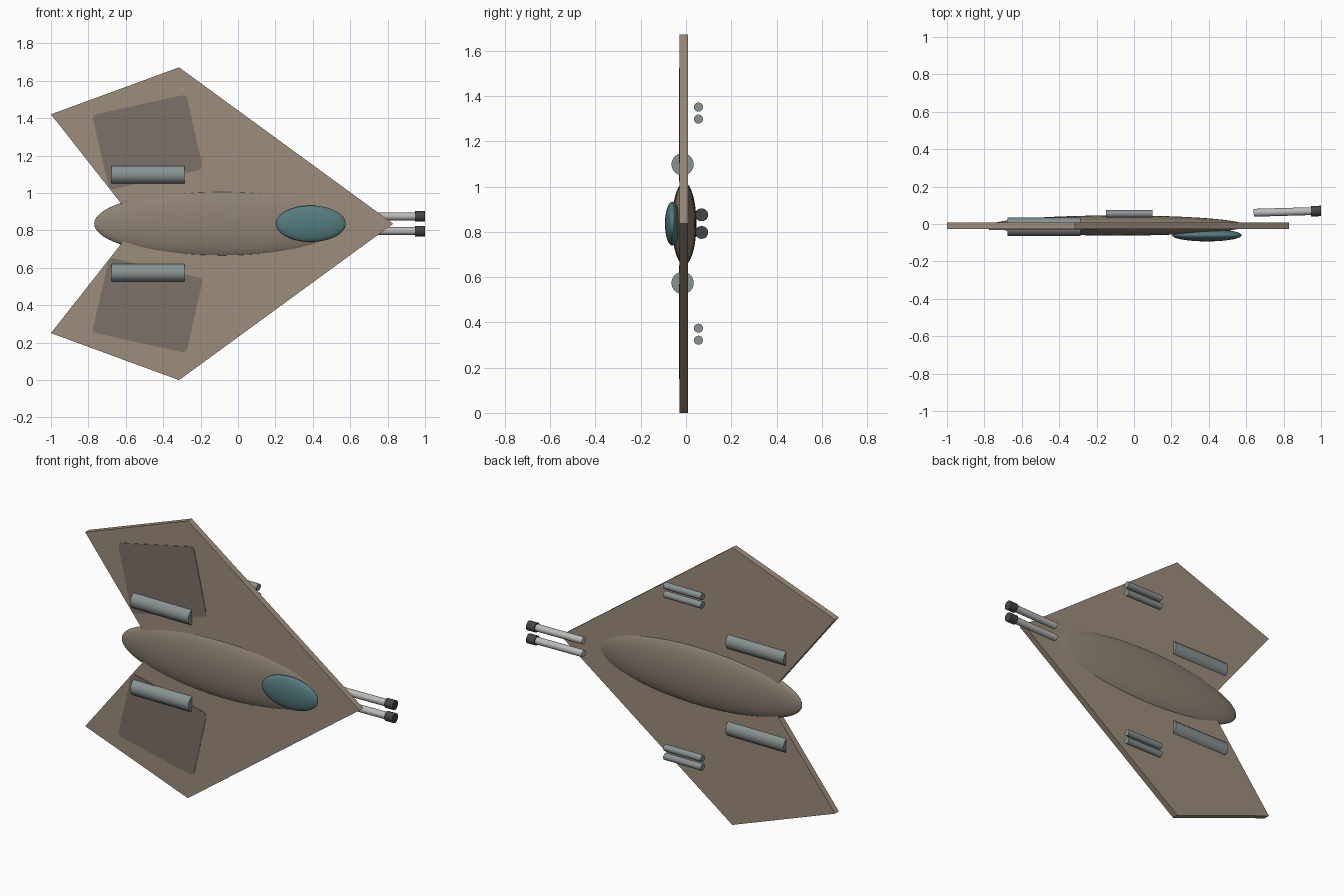
import bpy, bmesh, math
from mathutils import Vector

if "Cube" in bpy.data.objects:
    bpy.data.objects.remove(bpy.data.objects["Cube"])

ZC = 0.836  # mid height, the craft is mirrored about it


def material(name, rgb):
    m = bpy.data.materials.new(name)
    m.diffuse_color = (*rgb, 1)
    m.use_nodes = True
    m.node_tree.nodes["Principled BSDF"].inputs["Base Color"].default_value = m.diffuse_color
    return m


HULL = material("hull_tan", (0.34, 0.265, 0.20))
BODY = material("body_brown", (0.27, 0.22, 0.175))
PANEL = material("panel_dark", (0.20, 0.165, 0.14))
GLASS = material("canopy_teal", (0.09, 0.20, 0.21))
METAL = material("metal_grey", (0.25, 0.29, 0.29))
BARREL = material("barrel_light", (0.50, 0.50, 0.49))
MUZZLE = material("muzzle_dark", (0.06, 0.06, 0.06))


def finish(ob, name, mat, smooth=True):
    ob.name = name
    ob.data.materials.append(mat)
    if smooth:
        bpy.ops.object.shade_smooth_by_angle(angle=math.radians(40))
    return ob


def ellipsoid(name, centre, radii, mat):
    bpy.ops.mesh.primitive_uv_sphere_add(segments=48, ring_count=32, location=centre,
                                         rotation=(0, math.pi / 2, 0))
    ob = bpy.context.object
    ob.scale = (radii[2], radii[1], radii[0])
    return finish(ob, name, mat)


def rod(name, a, b, r, mat, sides=32):
    a, b = Vector(a), Vector(b)
    d = b - a
    bpy.ops.mesh.primitive_cylinder_add(vertices=sides, radius=r, depth=d.length,
                                        location=(a + b) / 2)
    ob = bpy.context.object
    ob.rotation_euler = d.to_track_quat('Z', 'Y').to_euler()
    return finish(ob, name, mat)


def plate(name, outline, y0, y1, mat, corner=0):
    """Extrude an x/z outline from y0 to y1, optionally rounding its corners."""
    bm = bmesh.new()
    face = bm.faces.new([bm.verts.new((x, y0, z)) for x, z in outline])
    if corner:
        bmesh.ops.bevel(bm, geom=bm.verts[:], offset=corner, segments=4,
                        affect='VERTICES', profile=0.5)
    ext = bmesh.ops.extrude_face_region(bm, geom=bm.faces[:])
    bmesh.ops.translate(bm, vec=(0, y1 - y0, 0),
                        verts=[e for e in ext["geom"] if isinstance(e, bmesh.types.BMVert)])
    bmesh.ops.recalc_face_normals(bm, faces=bm.faces[:])
    me = bpy.data.meshes.new(name)
    bm.to_mesh(me)
    bm.free()
    ob = bpy.data.objects.new(name, me)
    bpy.context.collection.objects.link(ob)
    return finish(ob, name, mat, smooth=False)


# Arrowhead wing slab
half = [(-0.315, 0.836), (-1.0, 0.585)]
plate("wing", [(0.83, ZC)] + [(x, ZC + h) for x, h in half] + [(-0.54, ZC)]
      + [(x, ZC - h) for x, h in reversed(half)], -0.028, 0.009, HULL)

# Fuselage and canopy
ellipsoid("fuselage", (-0.086, -0.008, ZC), (0.683, 0.054, 0.182), BODY)
ellipsoid("canopy", (0.39, -0.06, ZC), (0.186, 0.033, 0.097), GLASS)

# Parts repeated on both wings
for side, s in (("upper", 1), ("lower", -1)):
    quad = [(-0.78, 0.58), (-0.276, 0.692), (-0.187, 0.292), (-0.688, 0.18)]
    plate(f"{side}_wing_panel", [(x, ZC + s * h) for x, h in quad],
          -0.031, -0.026, PANEL, corner=0.025)
    ze = ZC + s * 0.262
    rod(f"{side}_engine", (-0.675, -0.015, ze), (-0.287, -0.015, ze), 0.049, METAL)
    for i, h in enumerate((0.462, 0.515)):
        z = ZC + s * h
        rod(f"{side}_wing_gun_{i + 1}", (-0.15, 0.055, z), (0.10, 0.055, z), 0.02, METAL)
    # Nose cannon, tilted slightly backwards
    zn = ZC + s * 0.039
    rod(f"{side}_nose_barrel", (0.64, 0.06, zn), (0.96, 0.069, zn), 0.021, BARREL)
    rod(f"{side}_nose_muzzle", (0.946, 0.068, zn), (1.0, 0.070, zn), 0.028, MUZZLE)
